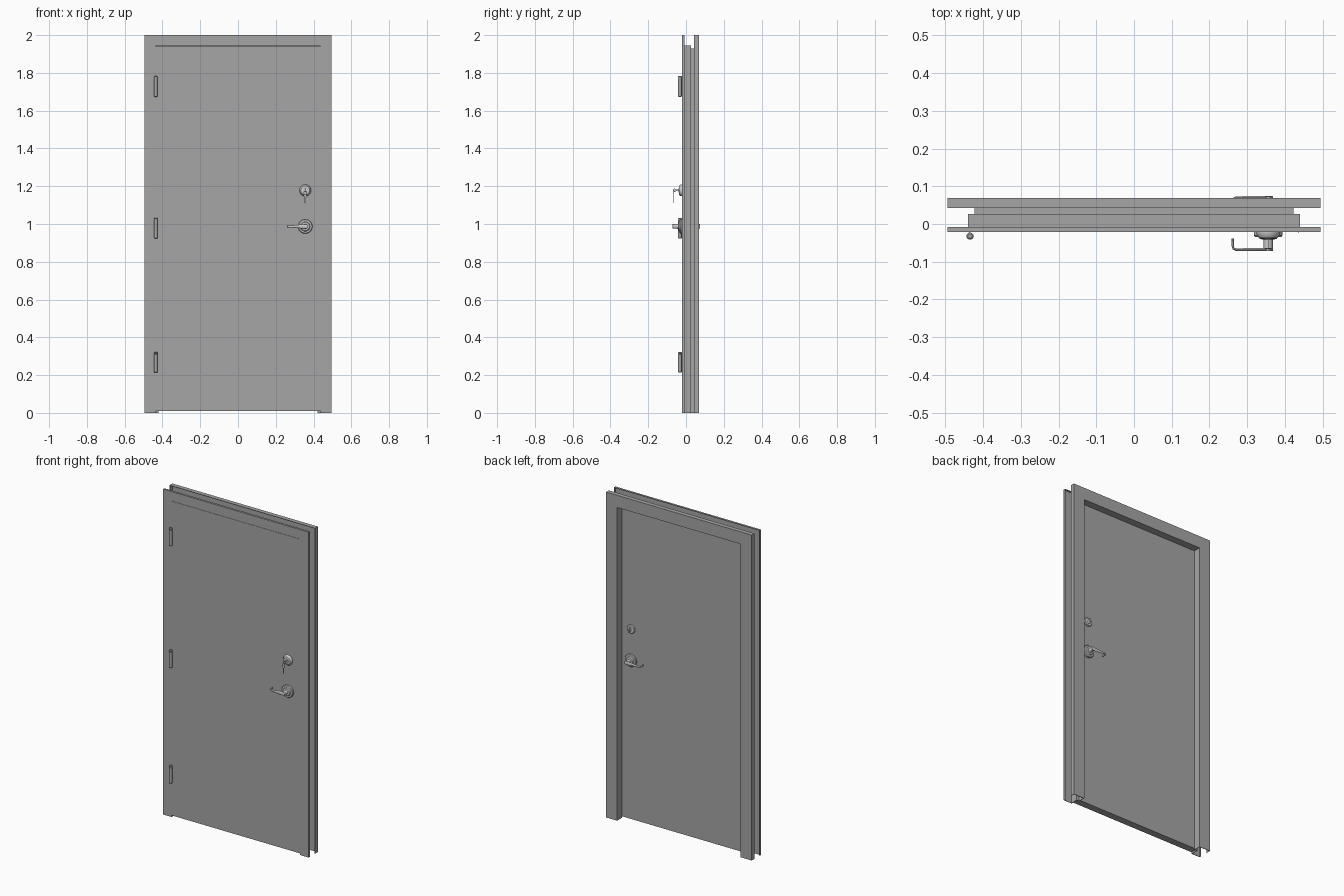
import bpy, bmesh, math
from mathutils import Vector, Matrix

if "Cube" in bpy.data.objects:
    bpy.data.objects.remove(bpy.data.objects["Cube"])

PAINT = bpy.data.materials.new("grey_paint")
PAINT.diffuse_color = (.38, .38, .38, 1)
PAINT.use_nodes = True
PAINT.node_tree.nodes["Principled BSDF"].inputs["Base Color"].default_value = PAINT.diffuse_color


def finish(name, bm, smooth=False):
    bmesh.ops.recalc_face_normals(bm, faces=bm.faces)
    me = bpy.data.meshes.new(name)
    bm.to_mesh(me)
    bm.free()
    ob = bpy.data.objects.new(name, me)
    bpy.context.collection.objects.link(ob)
    if smooth:
        bpy.context.view_layer.objects.active = ob
        bpy.ops.object.select_all(action='DESELECT')
        ob.select_set(True)
        bpy.ops.object.shade_smooth_by_angle(angle=math.radians(35))
    return ob


def skin(name, rings, smooth=False):
    """Join closed rings of points into a capped tube."""
    bm = bmesh.new()
    vs = [[bm.verts.new(p) for p in ring] for ring in rings]
    n = len(vs[0])
    for a, b in zip(vs, vs[1:]):
        for i in range(n):
            j = (i + 1) % n
            bm.faces.new((a[i], a[j], b[j], b[i]))
    bm.faces.new(vs[0])
    bm.faces.new(vs[-1])
    return finish(name, bm, smooth)


def box(name, lo, hi):
    c = [(a + b) / 2 for a, b in zip(lo, hi)]
    d = [b - a for a, b in zip(lo, hi)]
    bm = bmesh.new()
    bmesh.ops.create_cube(bm, size=1, matrix=Matrix.Translation(c) @ Matrix.Diagonal((*d, 1)))
    return finish(name, bm)


def lathe(name, centre, profile, axis='Y', n=32):
    """Turn (radius, distance) pairs around an axis."""
    c = Vector(centre)
    rings = []
    for r, d in profile:
        ring = []
        for i in range(n):
            t = 2 * math.pi * i / n
            u, v = r * math.cos(t), r * math.sin(t)
            ring.append(c + Vector((u, d, v) if axis == 'Y' else (u, v, d)))
        rings.append(ring)
    return skin(name, rings, True)


def paint(ob):
    ob.data.materials.append(PAINT)


# Folded sheet frame: (offset from centre, depth) section, mitred at the head
section = [(.495, -.008), (.495, -.021), (.437, -.021), (.437, .024),
           (.420, .024), (.420, .069), (.495, .069), (.495, .042),
           (.492, .042), (.492, .066), (.423, .066), (.423, .027),
           (.440, .027), (.440, -.018), (.492, -.018), (.492, -.008)]
head = lambda u: 2 - (.495 - u)
paint(skin("door_frame", [[(-u, y, 0) for u, y in section],
                          [(-u, y, head(u)) for u, y in section],
                          [(u, y, head(u)) for u, y in section],
                          [(u, y, 0) for u, y in section]]))

# Door leaf
FRONT, BACK = -.021, .023
paint(box("door_leaf", (-.436, FRONT, .01), (.436, BACK, 1.941)))

# Hinges
for i, z in enumerate((.268, .978, 1.728)):
    paint(lathe(f"hinge_knuckle_{i}", (-.435, -.032, z),
                [(.006, -.055), (.0095, -.052), (.0095, .042), (.008, .043),
                 (.008, .045), (.0095, .046), (.0095, .052), (.006, .055)], 'Z', 20))
    paint(box(f"hinge_leaf_{i}", (-.4369, -.032, z - .05), (-.4361, .015, z + .05)))

# Strike plate
paint(box("strike_plate", (.4355, -.0225, .95), (.4375, .012, 1.02)))

# Lever handles on both faces
LX, LZ = .356, .987
for side, face, s in (("front", FRONT, -1), ("back", BACK, 1)):
    lathe(f"{side}_rosette", (LX, face, LZ),
          [(.038, 0), (.038, s * .009), (.035, s * .013), (.026, s * .014),
           (.022, s * .019), (.014, s * .02)])
    lathe(f"{side}_lever_neck", (LX, face, LZ),
          [(.013, s * .015), (.012, s * .03), (.012, s * .05)], n=24)
    # path: x, distance from the face, half height
    path = [(.368, .047, .008), (.362, .047, .012), (.34, .047, .011), (.30, .047, .007),
            (.27, .047, .005), (.264, .044, .005), (.262, .038, .005), (.262, .018, .005)]
    rings = []
    for k, (x, d, h) in enumerate(path):
        a, b = path[max(k - 1, 0)], path[min(k + 1, len(path) - 1)]
        t = Vector((b[0] - a[0], b[1] - a[1])).normalized()
        w = .004 if k < 4 else .003
        ring = []
        for i in range(16):
            q = 2 * math.pi * i / 16
            o = w * math.cos(q)
            ring.append((x - t.y * o, face + s * (d + t.x * o), LZ + h * math.sin(q)))
        rings.append(ring)
    skin(f"{side}_lever", rings, True)

# Deadbolt: outside cylinder
DZ = 1.178
lathe("deadbolt_collar", (LX, FRONT, DZ),
      [(.031, 0), (.031, -.006), (.024, -.016), (.018, -.017), (.018, -.015), (.004, -.015)])
lathe("key_plug", (LX, FRONT, DZ), [(.011, -.012), (.011, -.019), (.004, -.0195)], n=24)

# Deadbolt: inside thumb turn
lathe("thumb_turn_rose", (LX, BACK, DZ),
      [(.027, 0), (.027, .004), (.023, .008), (.01, .008)])
skin("thumb_turn", [[(LX + .005 * math.cos(a), BACK + d, DZ + w * math.sin(a))
                     for a in [2 * math.pi * i / 20 for i in range(20)]]
                    for d, w in ((.006, .013), (.018, .015), (.022, .013))], True)

# Key in the lock, ring and hanging key
box("key_blade", (LX - .001, -.054, DZ - .004), (LX + .001, -.038, DZ + .004))


def disc(name, y, z, r, axis):
    bm = bmesh.new()
    rot = Matrix.Rotation(math.pi / 2, 4, axis)
    bmesh.ops.create_cone(bm, cap_ends=True, segments=20, radius1=r, radius2=r, depth=.002,
                          matrix=Matrix.Translation((LX, y, z)) @ rot)
    return finish(name, bm, True)


disc("key_bow", -.060, DZ, .009, 'Y')
bpy.ops.mesh.primitive_torus_add(major_segments=24, minor_segments=8, major_radius=.008,
                                 minor_radius=.001, location=(LX, -.065, DZ - .012),
                                 rotation=(math.pi / 2, 0, 0))
bpy.context.object.name = "key_ring"
disc("spare_key_bow", -.065, 1.152, .008, 'X')
box("spare_key_blade", (LX - .003, -.066, 1.111), (LX + .003, -.064, 1.147))
